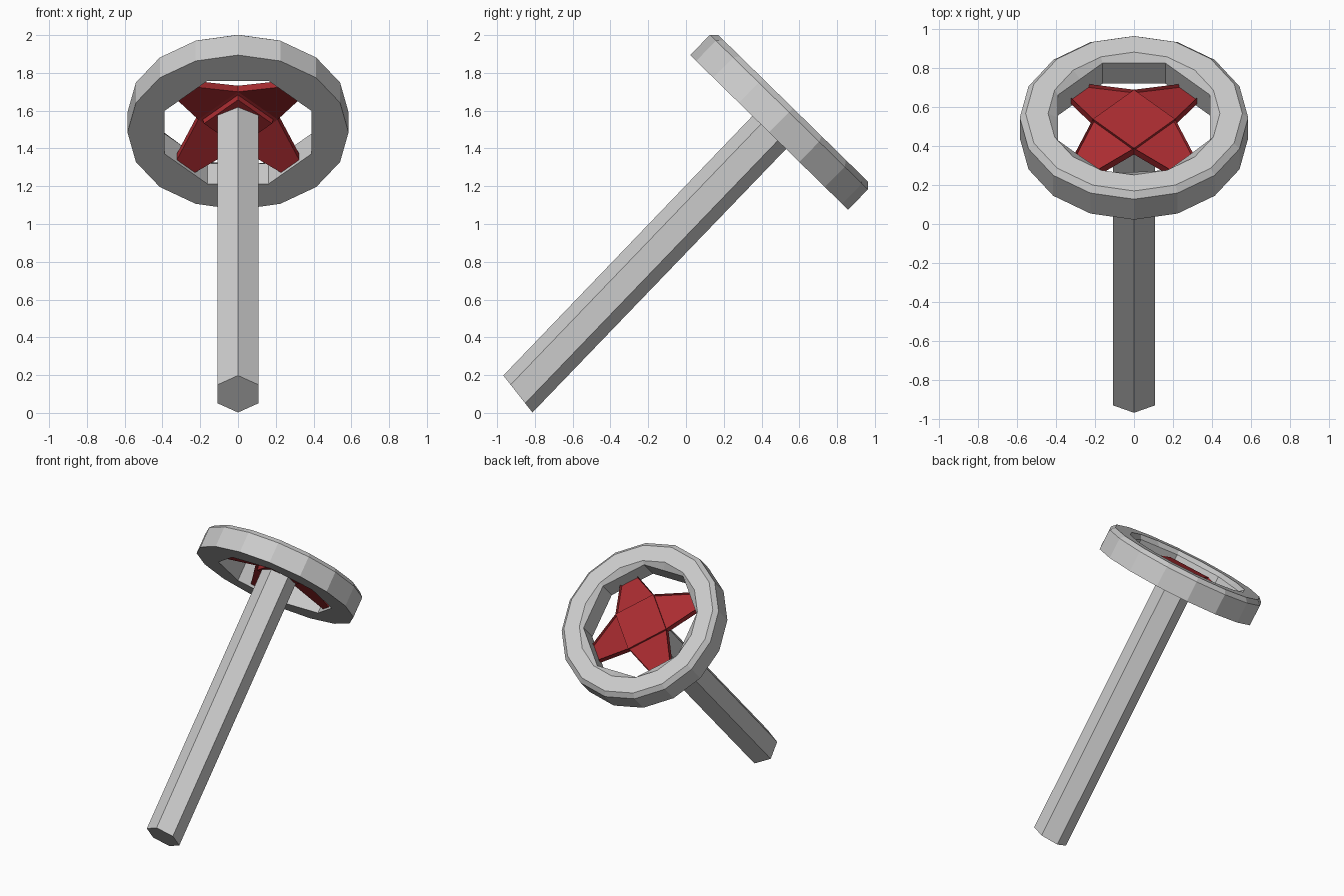
import bpy, bmesh, math
from mathutils import Vector, Matrix

if "Cube" in bpy.data.objects:
    bpy.data.objects.remove(bpy.data.objects["Cube"])

TILT = math.radians(-44.4)
WHEEL = Matrix.Translation((0, 0.44, 1.485)) @ Matrix.Rotation(TILT, 4, 'X')


def finish(bm, name, matrix=None, color=None):
    bmesh.ops.recalc_face_normals(bm, faces=bm.faces[:])
    me = bpy.data.meshes.new(name)
    bm.to_mesh(me)
    bm.free()
    ob = bpy.data.objects.new(name, me)
    bpy.context.collection.objects.link(ob)
    if matrix:
        me.transform(matrix)
    if color:
        me.materials.append(color)
    return ob


def loft(bm, rings, closed=False):
    """Skin a list of point rings; closed joins last to first, otherwise caps the ends."""
    vs = [[bm.verts.new(p) for p in ring] for ring in rings]
    n = len(vs[0])
    pairs = list(zip(vs, vs[1:])) + ([(vs[-1], vs[0])] if closed else [])
    for a, b in pairs:
        for i in range(n):
            j = (i + 1) % n
            bm.faces.new((a[i], a[j], b[j], b[i]))
    if not closed:
        bm.faces.new(vs[0])
        bm.faces.new(vs[-1])


red = bpy.data.materials.new("red")
red.diffuse_color = (0.4, 0.025, 0.03, 1)
red.use_nodes = True
red.node_tree.nodes["Principled BSDF"].inputs["Base Color"].default_value = red.diffuse_color


# Rim: 16-sided outside, octagonal bore, chamfered upper edges
def circle(r, h):
    return [(r * math.sin(i * math.pi / 8), r * math.cos(i * math.pi / 8), h) for i in range(16)]


def octagon(apothem, h):
    pts = []
    for i in range(16):
        a = i * math.pi / 8
        r = apothem if i % 2 == 0 else apothem / math.cos(math.pi / 8)
        pts.append((r * math.sin(a), r * math.cos(a), h))
    return pts


bm = bmesh.new()
loft(bm, [octagon(0.39, 0), circle(0.585, 0), circle(0.585, 0.15), circle(0.555, 0.18),
          circle(0.44, 0.18), octagon(0.39, 0.15)], closed=True)
finish(bm, "wheel_rim", WHEEL)

# Hub: raised diamond centre with four drooping arms, built as top and bottom skins
bm = bmesh.new()
TOP, TIP, THICK = 0.14, 0.06, 0.045
top_arms = []


def arm_points(k, drop):
    rot = Matrix.Rotation(k * math.pi / 2, 4, 'Z')
    pts = [(0.21, 0, TOP), (0.33, 0.24, TIP), (0.24, 0.33, TIP), (0, 0.21, TOP)]
    return [rot @ Vector(p) - Vector((0, 0, drop)) for p in pts]


for drop in (0, THICK):
    centre = []
    for k in range(4):
        vs = [bm.verts.new(p) for p in arm_points(k, drop)]
        face = bm.faces.new(vs if drop == 0 else vs[::-1])
        if drop == 0:
            top_arms.append(face)
        centre.append(vs[0])
    bm.faces.new(centre if drop == 0 else centre[::-1])
for k in range(4):
    hi, lo = arm_points(k, 0), arm_points(k, THICK)
    for i in range(3):
        bm.faces.new([bm.verts.new(p) for p in (hi[i], lo[i], lo[i + 1], hi[i + 1])])
# Sunken panel on every arm
bmesh.ops.inset_individual(bm, faces=top_arms, thickness=0.03)
bmesh.ops.inset_individual(bm, faces=top_arms, thickness=0.006, depth=-0.018)
bmesh.ops.remove_doubles(bm, verts=bm.verts[:], dist=0.0005)
finish(bm, "hub_spokes", WHEEL, red)

# Collar under the hub
bm = bmesh.new()
loft(bm, [[(s * math.sin(i * math.pi / 2), s * math.cos(i * math.pi / 2), h) for i in range(4)]
          for s, h in ((0.18, 0.065), (0.19, 0.11))])
finish(bm, "hub_collar", WHEEL, red)


# Hexagonal column with slightly skewed lower end
def hexagon(y, z, dy, dz):
    pts = []
    for i in range(6):
        a = i * math.pi / 3
        pts.append((0.125 * math.sin(a), y + dy * math.cos(a), z + dz * math.cos(a)))
    return pts


bm = bmesh.new()
loft(bm, [hexagon(-0.89, 0.1, 0.077, -0.098), hexagon(0.496, 1.542, 0.089, -0.0875)])
finish(bm, "steering_column")
